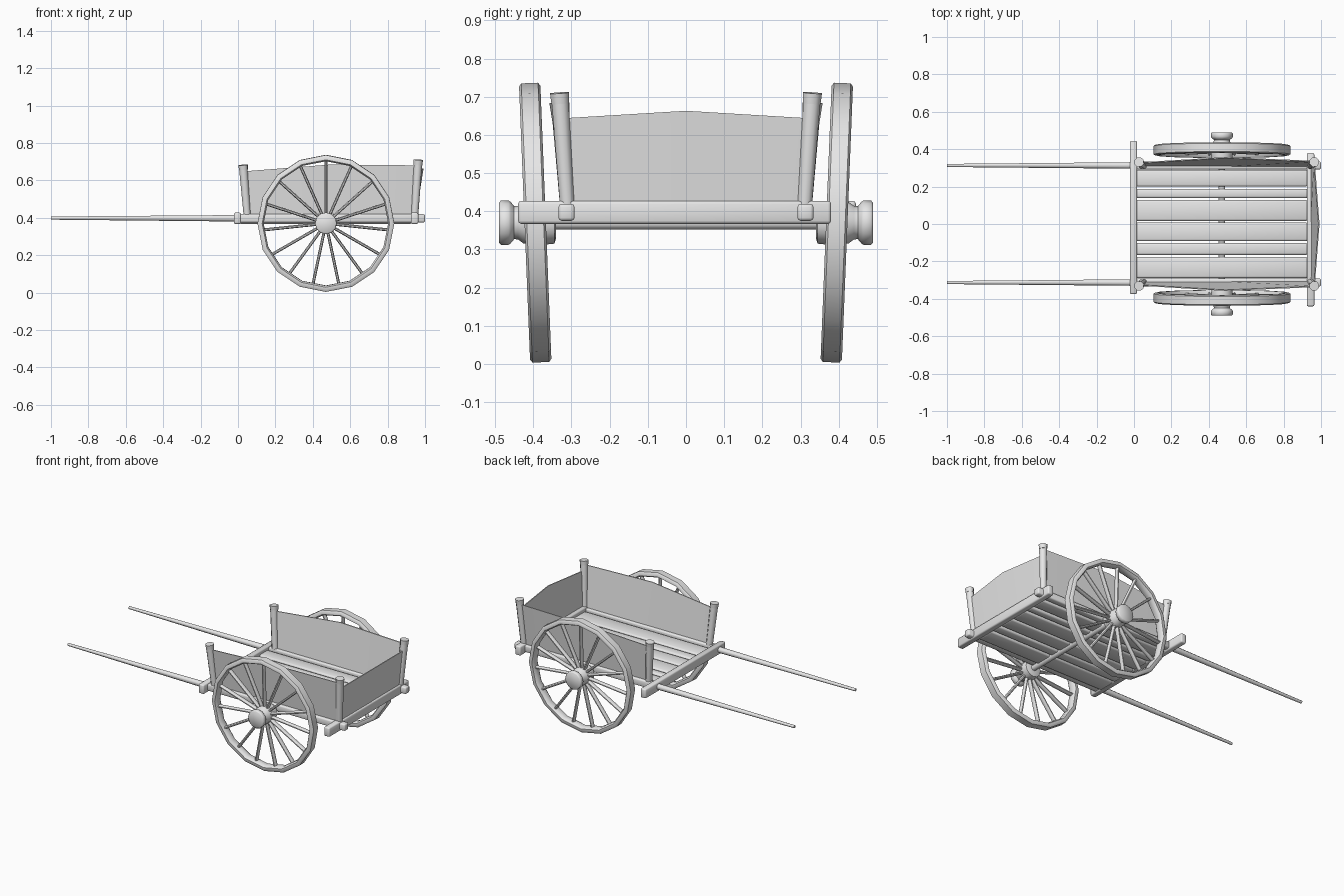
import bpy, bmesh
from math import pi, cos, sin, radians
from mathutils import Matrix, Vector

if "Cube" in bpy.data.objects:
    bpy.data.objects.remove(bpy.data.objects["Cube"])

GREY = (0.8, 0.8, 0.8, 1.0)
wood = bpy.data.materials.new("pale_grey")
wood.use_nodes = True
wood.diffuse_color = GREY
wood.node_tree.nodes["Principled BSDF"].inputs["Base Color"].default_value = GREY
parts = []


def finish(name, bm):
    """Turn a bmesh into a named object with the shared material."""
    bmesh.ops.recalc_face_normals(bm, faces=bm.faces)
    mesh = bpy.data.meshes.new(name)
    bm.to_mesh(mesh)
    bm.free()
    mesh.materials.append(wood)
    obj = bpy.data.objects.new(name, mesh)
    bpy.context.scene.collection.objects.link(obj)
    parts.append(obj)
    return obj


def add_rod(bm, a, b, r1, r2, sides=8, flat=1.0, spin=True):
    """Tapered rod between two points; flat narrows it on one axis."""
    a, b = Vector(a), Vector(b)
    axis = b - a
    turn = axis.to_track_quat("Z", "Y").to_matrix().to_4x4()
    place = Matrix.Translation((a + b) / 2) @ turn @ Matrix.Diagonal((flat, 1, 1, 1))
    if spin:
        place = place @ Matrix.Rotation(pi / sides, 4, "Z")
    bmesh.ops.create_cone(bm, cap_ends=True, segments=sides, radius1=r1,
                          radius2=r2, depth=axis.length, matrix=place)


def block(name, low, high, bevel):
    """Box between two corners with softened edges."""
    low, high = Vector(low), Vector(high)
    bm = bmesh.new()
    bmesh.ops.create_cube(bm, size=1, matrix=Matrix.Translation((low + high) / 2)
                          @ Matrix.Diagonal((*(high - low), 1)))
    bmesh.ops.bevel(bm, geom=list(bm.edges), offset=bevel, segments=2,
                    profile=0.5, affect="EDGES")
    return finish(name, bm)


def add_lathe(bm, profile, steps, closed):
    """Revolve (y, radius) points about the y axis."""
    rings = [[bm.verts.new((r * cos(2 * pi * i / steps), y, r * sin(2 * pi * i / steps)))
              for y, r in profile] for i in range(steps)]
    count = len(profile)
    for i in range(steps):
        p, q = rings[i], rings[(i + 1) % steps]
        for k in range(count if closed else count - 1):
            n = (k + 1) % count
            bm.faces.new((p[k], p[n], q[n], q[k]))
    if not closed:
        bm.faces.new([ring[0] for ring in rings])
        bm.faces.new([ring[-1] for ring in rings])


def panel(name, bottom, top, offset):
    """Thin board from matching bottom and top rows of points."""
    bm = bmesh.new()
    offset = Vector(offset)
    rows = [[bm.verts.new(Vector(p) + o) for p in row]
            for o in (Vector(), offset) for row in (bottom, top)]
    for lo, hi in ((rows[0], rows[1]), (rows[2], rows[3]),
                   (rows[0], rows[2]), (rows[1], rows[3])):
        for k in range(len(lo) - 1):
            bm.faces.new((lo[k], lo[k + 1], hi[k + 1], hi[k]))
    for k in (0, -1):
        bm.faces.new((rows[0][k], rows[1][k], rows[3][k], rows[2][k]))
    return finish(name, bm)


# Wheels: rim, spokes and hub
AXLE_X, AXLE_Z = 0.47, 0.37
RIM = [(-0.028, 0.341), (-0.028, 0.358), (-0.022, 0.366), (0.022, 0.366),
       (0.028, 0.358), (0.028, 0.341), (0.016, 0.333), (-0.016, 0.333)]
HUB = [(-0.055, 0.04), (-0.05, 0.055), (-0.02, 0.058), (0.03, 0.055), (0.045, 0.044),
       (0.055, 0.043), (0.064, 0.054), (0.07, 0.058), (0.09, 0.058), (0.095, 0.052)]
SPOKES = 15
for side, label in ((1, "back"), (-1, "front")):
    place = (Matrix.Translation((AXLE_X, side * 0.395, AXLE_Z))
             @ Matrix.Diagonal((1, side, 1, 1)))
    lean = place @ Matrix.Rotation(radians(-2.3), 4, "X")

    bm = bmesh.new()
    add_lathe(bm, RIM, 16, True)
    bm.transform(lean)
    finish(label + "_wheel_rim", bm)

    bm = bmesh.new()
    for i in range(SPOKES):
        spoke = bmesh.new()
        add_rod(spoke, (0, 0, 0.04), (0, 0, 0.342), 0.010, 0.010, 8)
        spoke.transform(Matrix.Rotation(2 * pi * i / SPOKES, 4, "Y")
                        @ Matrix.Diagonal((0.85, 1.6, 1, 1)))
        temp = bpy.data.meshes.new("spoke")
        spoke.to_mesh(temp)
        spoke.free()
        bm.from_mesh(temp)
        bpy.data.meshes.remove(temp)
    bm.transform(lean)
    finish(label + "_wheel_spokes", bm)

    bm = bmesh.new()
    add_lathe(bm, HUB, 12, False)
    bm.transform(place)
    finish(label + "_wheel_hub", bm)

# Axle
bm = bmesh.new()
add_rod(bm, (AXLE_X, -0.36, AXLE_Z), (AXLE_X, 0.36, AXLE_Z), 0.019, 0.019, 8)
finish("axle", bm)

# Floor planks of uneven width
for low, high in ((0.2, 0.29), (0.138, 0.188), (0.016, 0.128),
                  (-0.092, 0.008), (-0.166, -0.102), (-0.29, -0.176)):
    block("floor_plank", (0.005, low, 0.367), (0.93, high, 0.405), 0.011)

# Crossbars, offset in opposite directions
block("shaft_end_crossbar", (-0.022, -0.375, 0.367), (0.016, 0.445, 0.427), 0.008)
block("tail_crossbar", (0.924, -0.44, 0.367), (0.964, 0.38, 0.427), 0.008)

# Side beams, shafts, corner posts and side boards
for side, label in ((1, "back"), (-1, "front")):
    y = side * 0.313
    block(label + "_side_beam", (0, y - 0.021, 0.375), (1, y + 0.021, 0.419), 0.008)

    bm = bmesh.new()
    add_rod(bm, (-1, y, 0.398), (0.02, y, 0.397), 0.009, 0.019, 8)
    finish(label + "_shaft", bm)

    for end, low_x, high_x, top in (("shaft_end", 0.05, 0.027, 0.682),
                                    ("tail", 0.944, 0.964, 0.71)):
        foot = Vector((low_x, side * 0.31, 0.4))
        head = Vector((high_x, side * 0.331, top))
        neck = head.lerp(foot, 0.09)
        bm = bmesh.new()
        add_rod(bm, foot, neck, 0.02, 0.024, 8)
        add_rod(bm, neck, head, 0.025, 0.027, 8)
        finish(label + "_" + end + "_post", bm)

    panel(label + "_side_board",
          [(0.05, y, 0.4), (0.49, y, 0.4), (0.945, y, 0.4)],
          [(0.03, side * 0.33, 0.648), (0.49, side * 0.358, 0.684),
           (0.965, side * 0.338, 0.68)], (0, -side * 0.006, 0))

# Tail board, bowed outward and peaked
panel("tail_board",
      [(0.95, -0.305, 0.4), (0.95, 0, 0.4), (0.95, 0.305, 0.4)],
      [(0.967, -0.33, 0.643), (0.992, 0, 0.663), (0.967, 0.33, 0.643)], (-0.006, 0, 0))

# Smooth shading with sharp corners kept
bpy.ops.object.select_all(action="DESELECT")
for obj in parts:
    obj.select_set(True)
bpy.context.view_layer.objects.active = parts[0]
bpy.ops.object.shade_smooth_by_angle(angle=radians(50))
